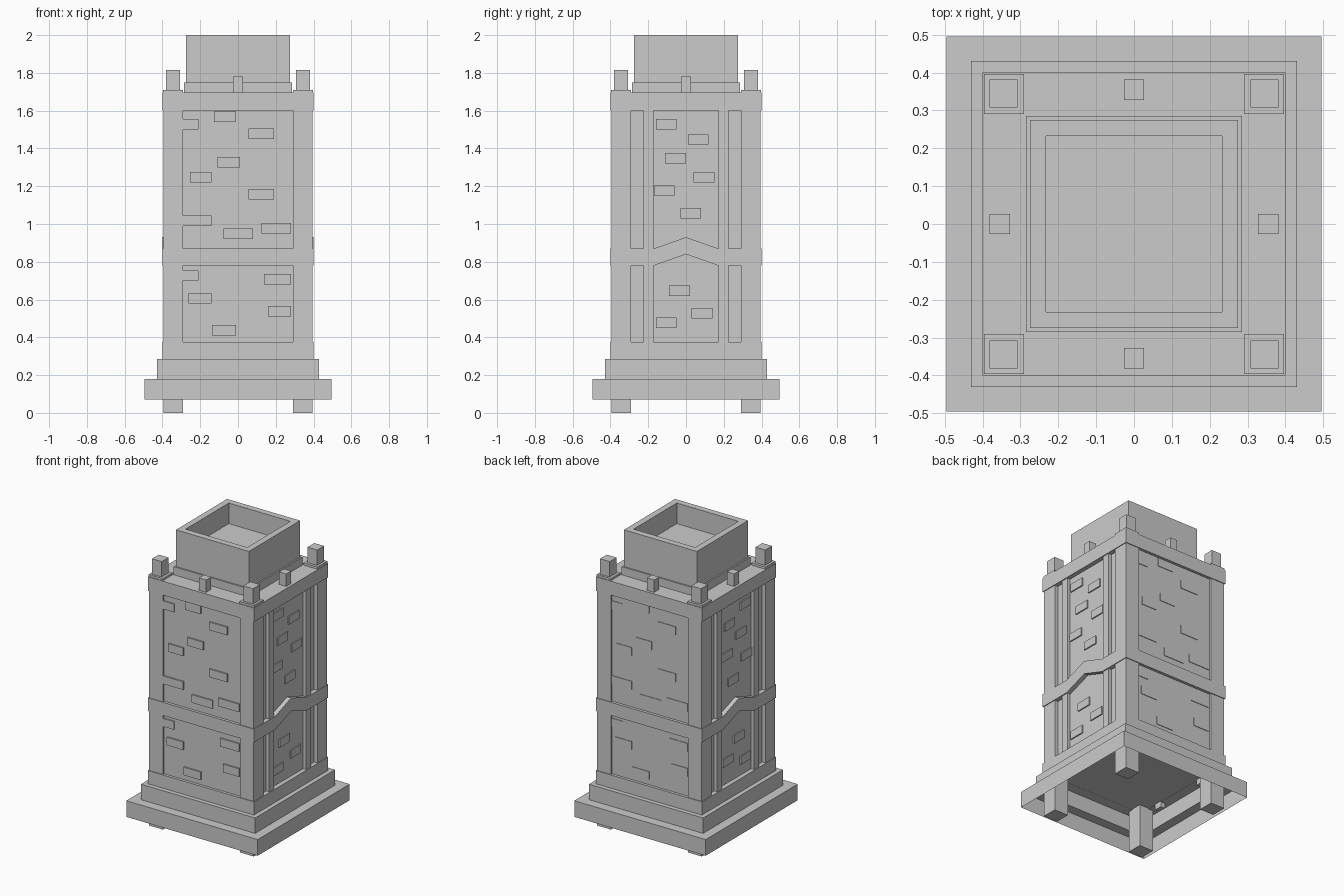
import bpy, bmesh, random
from mathutils import Matrix, Vector
from math import pi

if "Cube" in bpy.data.objects:
    bpy.data.objects.remove(bpy.data.objects["Cube"])

random.seed(4)


def finish(name, bm):
    bmesh.ops.recalc_face_normals(bm, faces=bm.faces)
    me = bpy.data.meshes.new(name)
    bm.to_mesh(me)
    bm.free()
    ob = bpy.data.objects.new(name, me)
    bpy.context.collection.objects.link(ob)
    return ob


def add_box(bm, x0, x1, y0, y1, z0, z1):
    mat = Matrix.Translation(((x0 + x1) / 2, (y0 + y1) / 2, (z0 + z1) / 2))
    mat = mat @ Matrix.Diagonal((x1 - x0, y1 - y0, z1 - z0, 1))
    bmesh.ops.create_cube(bm, size=1, matrix=mat)


def boxes(name, items):
    bm = bmesh.new()
    for b in items:
        add_box(bm, *b)
    return finish(name, bm)


def loft(name, rings, cap_start=False, cap_end=False):
    """Square rings given as (half width, z), joined in order."""
    bm = bmesh.new()
    loops = [[bm.verts.new((sx * h, sy * h, z))
              for sx, sy in ((-1, -1), (1, -1), (1, 1), (-1, 1))] for h, z in rings]
    for a, b in zip(loops, loops[1:]):
        for i in range(4):
            j = (i + 1) % 4
            bm.faces.new((a[i], a[j], b[j], b[i]))
    if cap_start:
        bm.faces.new(loops[0])
    if cap_end:
        bm.faces.new(loops[-1])
    return finish(name, bm)


def corners(name, a, b, z0, z1):
    """Four mirrored boxes covering a..b on both axes."""
    spans = ((a, b), (-b, -a))
    return boxes(name, [(*sx, *sy, z0, z1) for sx in spans for sy in spans])


# Hollow stepped base, open underneath
loft("stepped_base", [(0.495, 0.07), (0.495, 0.18), (0.43, 0.18), (0.43, 0.285), (0.39, 0.285)])
loft("bottom_band", [(0.36, 0.285), (0.40, 0.285), (0.40, 0.375), (0.36, 0.375)])

# Wall core, deeper set on the two side faces
boxes("wall_core", [(-0.37, 0.37, -0.381, 0.381, 0.29, 1.65)])

# Corner posts run from the ground to the top band
corners("corner_posts", 0.29, 0.395, 0, 1.69)

# Top band and roof deck
loft("top_band", [(0.36, 1.60), (0.40, 1.60), (0.40, 1.695)], False, True)

# Vertical battens on the side faces
boxes("side_battens", [(*sx, *sy, 0.25, 1.65)
                       for sx in ((0.36, 0.393), (-0.393, -0.36))
                       for sy in ((0.172, 0.225), (-0.225, -0.172))])

# Middle band: straight at front and back, peaked on the sides
boxes("middle_band_straight", [(-0.40, 0.40, *sy, 0.78, 0.87)
                               for sy in ((0.36, 0.40), (-0.40, -0.36))])
bm = bmesh.new()
path = [(-0.40, 0.78), (-0.17, 0.78), (0, 0.84), (0.17, 0.78), (0.40, 0.78)]
for s in (1, -1):
    cols = [[bm.verts.new((s * x, y, z + dz)) for x, dz in
             ((0.36, 0), (0.40, 0), (0.40, 0.09), (0.36, 0.09))] for y, z in path]
    for a, b in zip(cols, cols[1:]):
        for i in range(4):
            j = (i + 1) % 4
            bm.faces.new((a[i], a[j], b[j], b[i]))
    bm.faces.new(cols[0])
    bm.faces.new(cols[-1])
finish("middle_band_peaked", bm)

# Scattered raised bricks: (right end, bottom) on the front and back
spots = [(-0.21, 1.50), (-0.01, 1.54), (0.19, 1.45), (0.01, 1.30), (-0.14, 1.22),
         (0.19, 1.13), (-0.14, 0.99), (0.08, 0.92), (0.28, 0.95), (-0.14, 0.58),
         (0.28, 0.68), (-0.01, 0.41), (0.28, 0.51), (-0.21, 0.70)]
front, back = [], []
for x, z in spots:
    x0 = max(-0.29, x - random.uniform(0.11, 0.17))
    front.append((x0, x, -0.391, -0.37, z, z + 0.055))
    back.append((-x, -x0, 0.37, 0.385, z, z + 0.055))
boxes("front_bricks", front)
boxes("back_bricks", back)
side = []
for sx in ((0.36, 0.378), (-0.378, -0.36)):
    for y, z in ((-0.05, 1.50), (0.12, 1.42), (0.0, 1.32), (0.15, 1.22), (-0.06, 1.15),
                 (0.08, 1.03), (0.02, 0.62), (0.14, 0.50), (-0.05, 0.45)):
        side.append((*sx, y - 0.11, y, z, z + 0.055))
boxes("side_bricks", side)

# Roof details: corner plinths, finials and small middle posts
corners("corner_plinths", 0.29, 0.396, 1.66, 1.71)
corners("corner_finials", 0.308, 0.381, 1.70, 1.815)
c, r = 0.355, 0.027
boxes("middle_posts", [(x - r, x + r, y - r, y + r, 1.68, 1.78)
                       for x, y in ((c, 0), (-c, 0), (0, c), (0, -c))])

# Open-topped chimney with collar
loft("chimney_collar", [(0.285, 1.69), (0.285, 1.75), (0.26, 1.75)])
loft("chimney", [(0.275, 1.74), (0.275, 2.0), (0.232, 2.0), (0.232, 1.86)], False, True)
